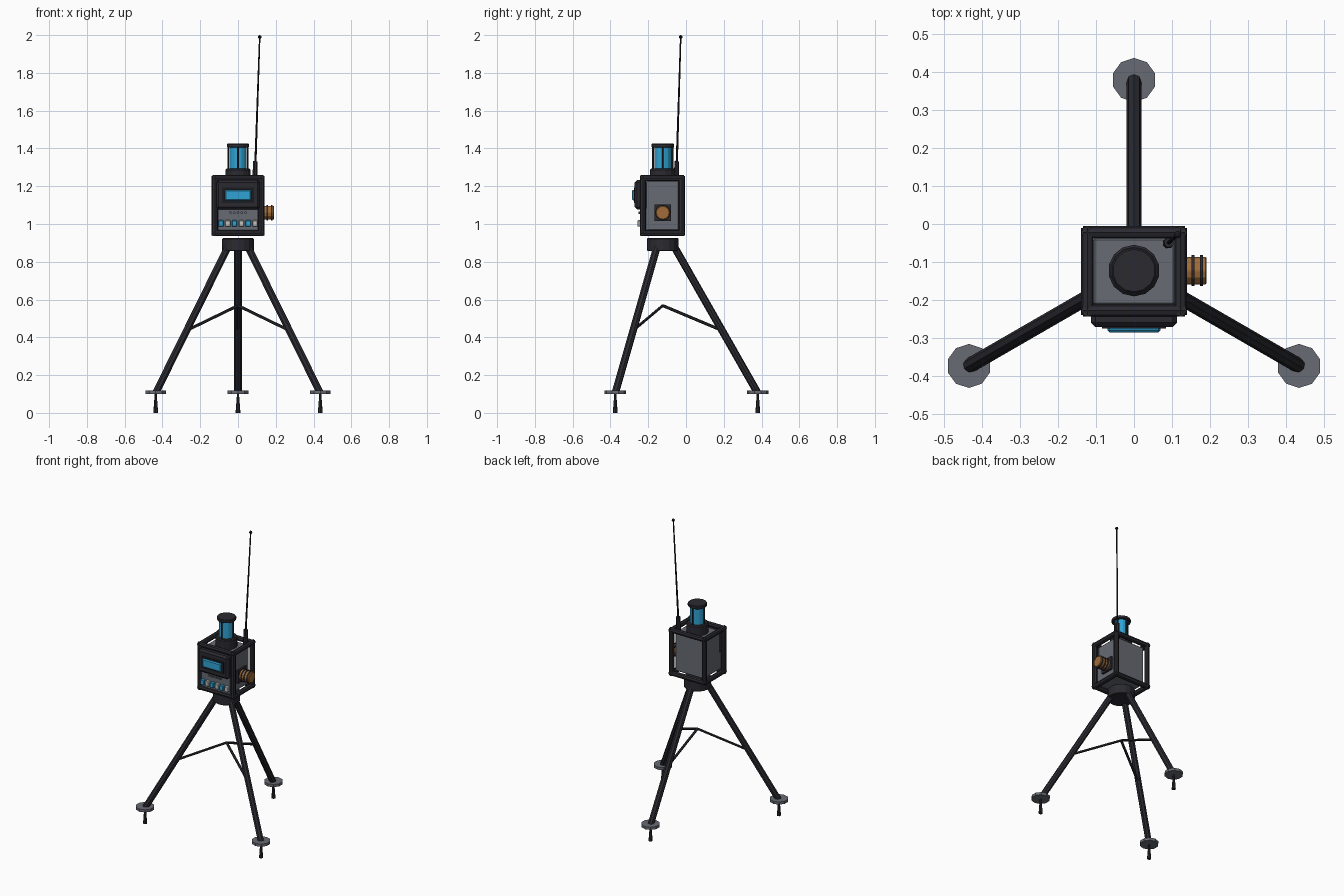
import bpy, math
from mathutils import Vector

if "Cube" in bpy.data.objects:
    bpy.data.objects.remove(bpy.data.objects["Cube"])

def mat(name, c):
    m = bpy.data.materials.new(name)
    m.diffuse_color = (*c, 1)
    m.use_nodes = True
    m.node_tree.nodes["Principled BSDF"].inputs["Base Color"].default_value = m.diffuse_color
    return m

DARK = mat("dark_metal", (0.023, 0.023, 0.030))
BLACK = mat("black_rubber", (0.012, 0.012, 0.015))
GRAY = mat("gray_metal", (0.135, 0.145, 0.17))
BLUE = mat("cyan_glass", (0.03, 0.37, 0.66))
COPPER = mat("copper", (0.36, 0.15, 0.04))
LIGHT = mat("light_gray", (0.55, 0.54, 0.52))
CY = -0.123  # y of the tripod axis

def finish(name, m, bevel=0):
    o = bpy.context.object
    o.name = name
    o.data.materials.append(m)
    if bevel:
        b = o.modifiers.new("bevel", 'BEVEL')
        b.width, b.segments = bevel, 1
    return o

def box(name, lo, hi, m, bevel=0):
    lo, hi = Vector(lo), Vector(hi)
    bpy.ops.mesh.primitive_cube_add(size=1, location=(lo + hi) / 2)
    o = bpy.context.object
    for v in o.data.vertices:
        v.co = Vector([a * b for a, b in zip(v.co, hi - lo)])
    return finish(name, m, bevel)

def rod(name, a, b, r1, m, r2=None, sides=8, bevel=0):
    a, b = Vector(a), Vector(b)
    d = b - a
    bpy.ops.mesh.primitive_cone_add(vertices=sides, radius1=r1, radius2=r1 if r2 is None else r2,
        depth=d.length, location=(a + b) / 2, rotation=d.to_track_quat('Z', 'Y').to_euler())
    return finish(name, m, bevel)

def polar(r, ang, z):
    return (r * math.cos(ang), CY + r * math.sin(ang), z)

# tripod: legs, braces, foot discs, spikes
for i in range(3):
    a = math.radians(90 + 120 * i)
    rod(f"leg_{i}", polar(0.055, a, 0.89), polar(0.500, a, 0.11), 0.020, DARK)
    rod(f"brace_{i}", polar(0, a, 0.568), polar(0.305, a, 0.440), 0.008, DARK, sides=6)
    rod(f"foot_disc_{i}", polar(0.503, a, 0.100), polar(0.503, a, 0.118), 0.058, GRAY, sides=10)
    rod(f"foot_spike_{i}", polar(0.503, a, 0), polar(0.503, a, 0.105), 0.013, DARK, r2=0.005)
rod("tripod_head", (0, CY, 0.857), (0, CY, 0.925), 0.084, DARK, sides=16, bevel=0.004)

# instrument body
X, Y0, Y1, Z0, Z1 = 0.123, -0.228, -0.022, 0.952, 1.243
box("body_core", (-0.107, -0.212, 0.966), (0.107, -0.038, 1.228), GRAY, 0.004)

# roll cage around the body
R, E = 0.0165, 0.012
for x in (-X, X):
    for y in (Y0, Y1):
        rod("frame_upright", (x, y, Z0 - E), (x, y, Z1 + E), R, DARK)
    for z in (Z0, Z1):
        rod("frame_side_rail", (x, Y0 - E, z), (x, Y1 + E, z), R, DARK)
for y in (Y0, Y1):
    for z in (Z0, Z1):
        rod("frame_cross_rail", (-X - E, y, z), (X + E, y, z), R, DARK)

# front display and control panel
box("display_housing", (-0.114, -0.272, 1.078), (0.114, -0.205, 1.232), DARK, 0.012)
box("display_bezel", (-0.084, -0.276, 1.112), (0.084, -0.265, 1.192), BLACK)
box("display_screen", (-0.070, -0.286, 1.124), (0.070, -0.268, 1.181), BLUE, 0.006)
box("control_panel", (-0.107, -0.238, 0.968), (0.107, -0.205, 1.080), GRAY)
for i in range(6):
    x = -0.090 + 0.036 * i
    box(f"button_{i}", (x - 0.014, -0.258, 0.986), (x + 0.014, -0.230, 1.020),
        LIGHT if i % 2 else BLUE, 0.003)
for i in range(5):
    x = -0.040 + 0.020 * i
    rod(f"small_knob_{i}", (x, -0.235, 1.060), (x, -0.252, 1.060), 0.007, GRAY)

# side connector with dark rings
box("connector_plate", (0.100, CY - 0.044, 1.016), (0.120, CY + 0.044, 1.104), DARK)
rod("connector", (0.115, CY, 1.06), (0.191, CY, 1.06), 0.037, COPPER, sides=12, bevel=0.003)
for i, x in enumerate((0.135, 0.156, 0.178)):
    rod(f"connector_ring_{i}", (x - 0.004, CY, 1.06), (x + 0.004, CY, 1.06), 0.041, DARK, sides=12)

# beacon on top
rod("beacon_base", (0, CY, 1.222), (0, CY, 1.293), 0.068, DARK, sides=14, bevel=0.006)
rod("beacon_glass", (0, CY, 1.29), (0, CY, 1.41), 0.045, BLUE, sides=14)
rod("beacon_cap", (0, CY, 1.404), (0, CY, 1.426), 0.060, DARK, sides=14, bevel=0.004)
for i in range(4):
    a = math.radians(90 * i)
    rod(f"beacon_bar_{i}", polar(0.051, a, 1.285), polar(0.051, a, 1.41), 0.005, DARK, sides=6)

# whip antenna
rod("antenna_base", (0.090, -0.050, 1.225), (0.092, -0.049, 1.332), 0.015, DARK, r2=0.013)
rod("antenna_whip", (0.092, -0.049, 1.32), (0.115, -0.028, 1.99), 0.006, BLACK, r2=0.004, sides=6)
bpy.ops.mesh.primitive_uv_sphere_add(segments=8, ring_count=6, radius=0.010, location=(0.115, -0.028, 1.99))
finish("antenna_tip", BLACK)
